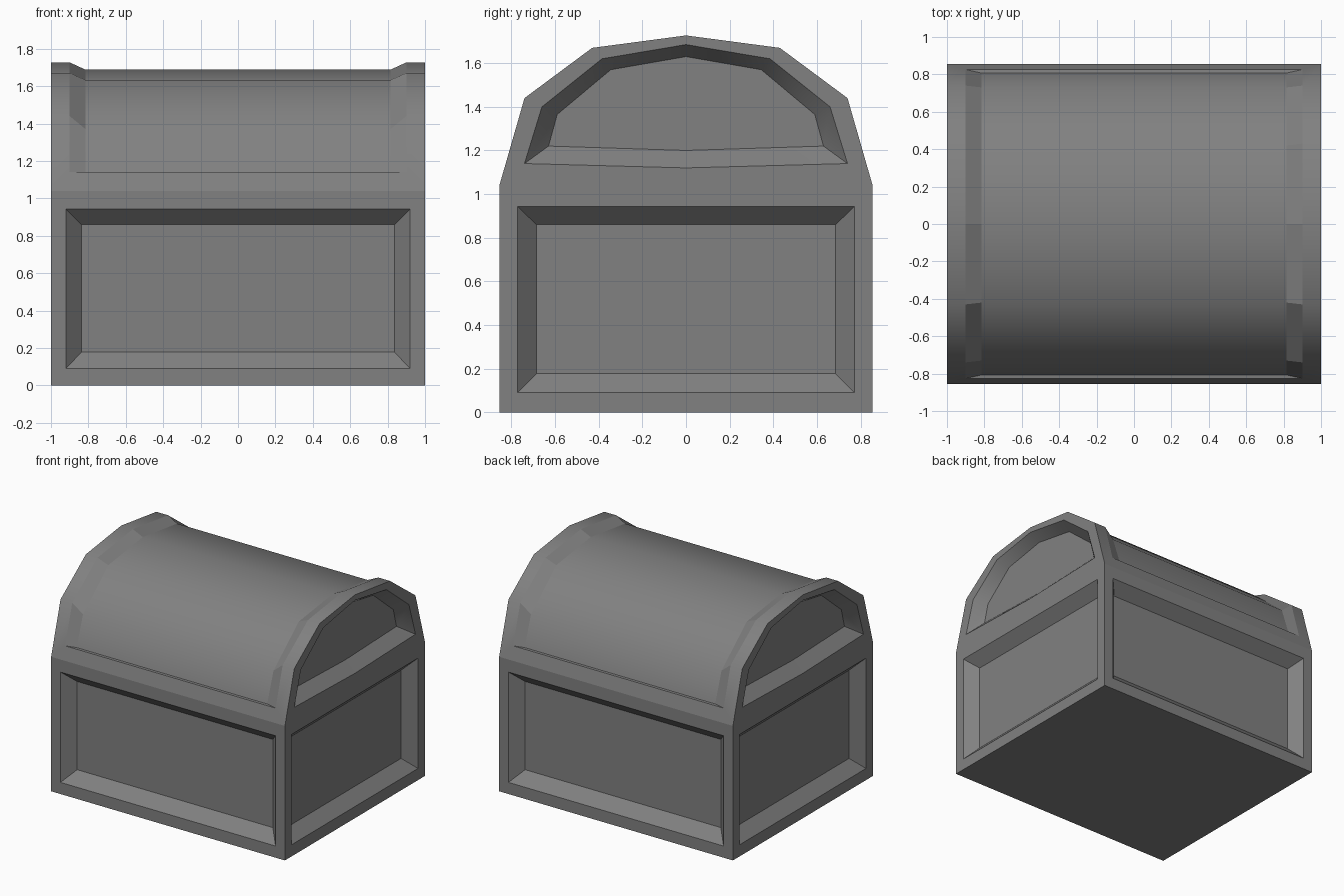
import bpy, bmesh
from math import radians

if "Cube" in bpy.data.objects:
    bpy.data.objects.remove(bpy.data.objects["Cube"])

W, D, H = 1.0, 0.855, 1.04      # half width, half depth, height of the base
DEPTH = 0.085                   # panel recess depth

bm = bmesh.new()


def rings(loops, strip_cap=False):
    """Bridge successive closed loops of points, then cap the last one."""
    vs = [[bm.verts.new(p) for p in loop] for loop in loops]
    n = len(vs[0])
    for a, b in zip(vs, vs[1:]):
        for i in range(n):
            j = (i + 1) % n
            bm.faces.new((a[i], a[j], b[j], b[i]))
    last = vs[-1]
    if strip_cap:
        for i in range(n // 2 - 1):
            bm.faces.new((last[i], last[i + 1], last[n - 2 - i], last[n - 1 - i]))
    else:
        bm.faces.new(last)


def rect(half, z0, z1):
    return [(-half, z0), (half, z0), (half, z1), (-half, z1)]


def mirror_profile(half):
    """Half profile ending on the centre line -> full profile, -y to +y."""
    return [(-y, z) for y, z in half] + [(y, z) for y, z in reversed(half[:-1])]


def lid_loop(x, half):
    prof = mirror_profile(half)
    return [(-x, y, z) for y, z in prof] + [(x, y, z) for y, z in reversed(prof)]


# Lid half profiles: outer arch, recess opening, recess floor
arch = [(D, H), (0.74, 1.44), (0.43, 1.67), (0, 1.727)]
opening = [(0.826, 1.14)] + arch[1:]
floor = [(0.807, 1.142), (0.73, 1.37), (0.42, 1.632), (0, 1.688)]

# End arch panels: opening and recessed face
end_open = [(0.74, 1.14), (0.66, 1.40), (0.385, 1.62), (0, 1.685)]
end_face = [(0.63, 1.22), (0.59, 1.365), (0.345, 1.57), (0, 1.63)]

# Curved lid top with shallow recess
rings([lid_loop(W, arch), lid_loop(0.90, opening), lid_loop(0.815, floor)], True)

for s in (-1, 1):
    # Front and back panels
    rings([[(x, s * y, z) for x, z in r] for y, r in (
        (D, rect(W, 0, H)),
        (D, rect(0.92, 0.09, 0.943)),
        (D - DEPTH, rect(0.837, 0.178, 0.86)))])
    # Lower end panels
    rings([[(s * x, y, z) for y, z in r] for x, r in (
        (W, rect(D, 0, H)),
        (W, rect(0.772, 0.09, 0.943)),
        (W - DEPTH, rect(0.685, 0.178, 0.86)))])
    # Arched end panels of the lid
    rings([[(s * x, y, z) for y, z in mirror_profile(h) + [(0, zb)]] for x, h, zb in (
        (W, arch, H), (W, end_open, 1.12), (W - DEPTH, end_face, 1.20))])

# Underside
bm.faces.new([bm.verts.new((x, y, 0)) for x, y in ((-W, -D), (-W, D), (W, D), (W, -D))])

# The arched ends carry a midpoint on the seam: split the matching edges
bmesh.ops.remove_doubles(bm, verts=bm.verts, dist=1e-4)
seam = [e for e in bm.edges if len(e.link_faces) == 1
        and all(abs(v.co.z - H) < 1e-4 for v in e.verts)
        and abs(e.verts[0].co.y - e.verts[1].co.y) > 1.5]
bmesh.ops.subdivide_edges(bm, edges=seam, cuts=1)
bmesh.ops.remove_doubles(bm, verts=bm.verts, dist=1e-4)
bmesh.ops.recalc_face_normals(bm, faces=bm.faces)

mesh = bpy.data.meshes.new("chest")
bm.to_mesh(mesh)
bm.free()
chest = bpy.data.objects.new("chest", mesh)
bpy.context.collection.objects.link(chest)
bpy.context.view_layer.objects.active = chest
chest.select_set(True)

# Dark grey finish
dark = bpy.data.materials.new("dark_grey")
dark.diffuse_color = (0.22, 0.22, 0.22, 1)
dark.use_nodes = True
dark.node_tree.nodes["Principled BSDF"].inputs["Base Color"].default_value = dark.diffuse_color
mesh.materials.append(dark)

# Smooth lid; flat base panels and flat sloping sides of the lid recess
bpy.ops.object.shade_smooth_by_angle(angle=radians(39))
for p in mesh.polygons:
    if 0.82 < abs(p.center.x) < 0.90 or p.center.z < H - 0.01:
        p.use_smooth = False
